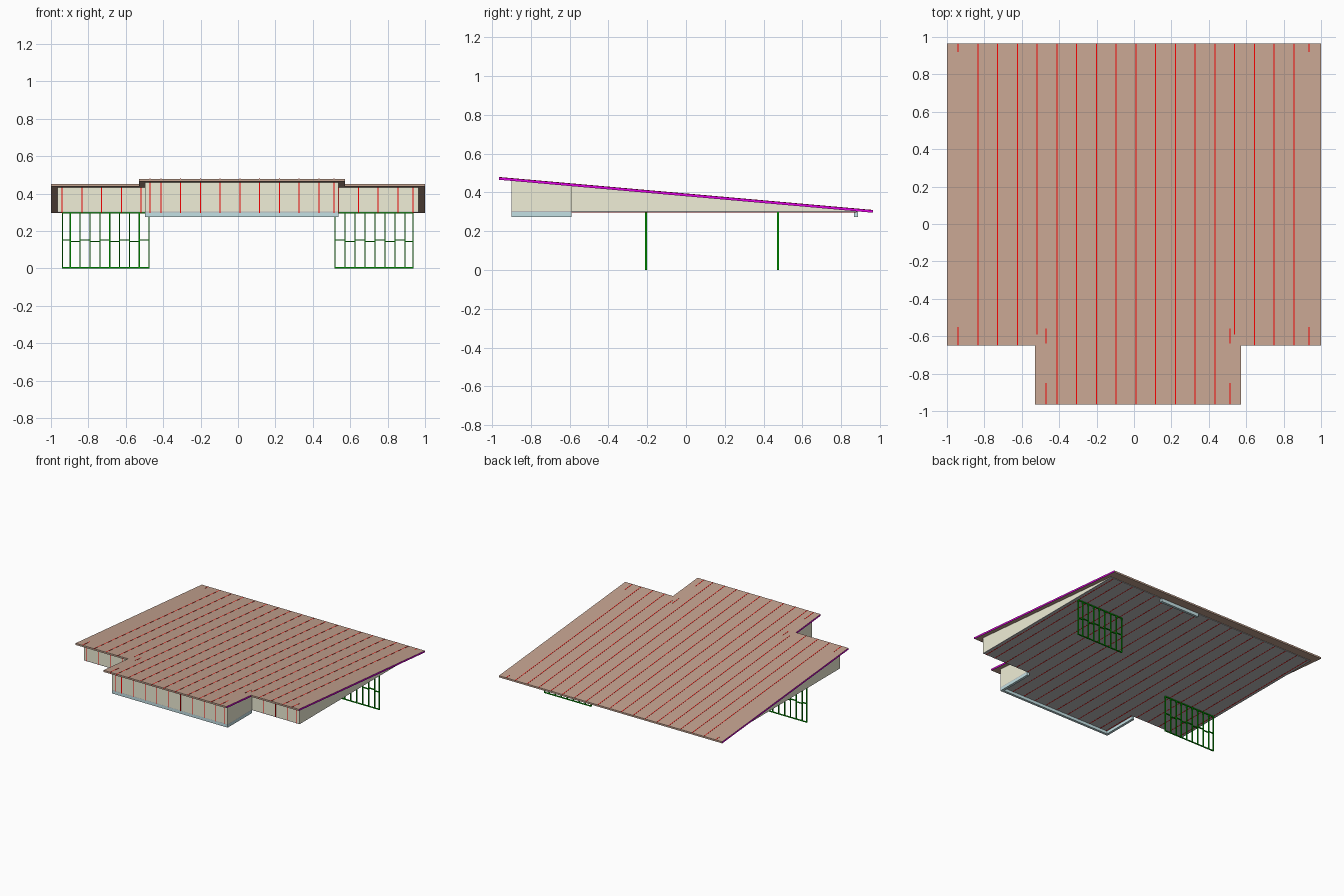
import bpy, bmesh

if "Cube" in bpy.data.objects:
    bpy.data.objects.remove(bpy.data.objects["Cube"])

def mat(name, r, g, b):
    m = bpy.data.materials.new(name)
    m.diffuse_color = (r, g, b, 1)
    m.use_nodes = True
    m.node_tree.nodes["Principled BSDF"].inputs["Base Color"].default_value = m.diffuse_color
    return m

BROWN = mat("roof_brown", 0.56, 0.37, 0.28)
MAGENTA = mat("rake_magenta", 0.75, 0.0, 0.75)
CREAM = mat("wall_cream", 0.87, 0.86, 0.68)
RED = mat("truss_red", 0.9, 0.0, 0.0)
GREEN = mat("stud_green", 0.0, 0.45, 0.0)
TEAL = mat("beam_teal", 0.55, 0.75, 0.78)
GREY = mat("ceiling_grey", 0.5, 0.5, 0.5)

Z0, THICK = 0.298, 0.0135          # ceiling underside, roof thickness

def top(y):                        # roof top height
    return 0.4785 - 0.0881 * (y + 0.965)

def under(y):                      # roof underside height
    return top(y) - THICK

def finish(bm, name, *mats):
    bmesh.ops.recalc_face_normals(bm, faces=bm.faces)
    me = bpy.data.meshes.new(name)
    bm.to_mesh(me)
    bm.free()
    ob = bpy.data.objects.new(name, me)
    bpy.context.collection.objects.link(ob)
    for m in mats:
        me.materials.append(m)
    return ob

def prism(bm, lower, upper):
    """Solid between two matching outlines."""
    a = [bm.verts.new(p) for p in lower]
    b = [bm.verts.new(p) for p in upper]
    bm.faces.new(a)
    bm.faces.new(b)
    for i in range(len(a)):
        j = (i + 1) % len(a)
        bm.faces.new((a[i], a[j], b[j], b[i]))

def box(bm, x0, x1, y0, y1, z0, z1):
    c = [(x0, y0), (x1, y0), (x1, y1), (x0, y1)]
    prism(bm, [(x, y, z0) for x, y in c], [(x, y, z1) for x, y in c])

def side_profile(bm, x, w, pts):
    """Extrude a y-z outline across a small width in x."""
    prism(bm, [(x - w / 2, y, z) for y, z in pts], [(x + w / 2, y, z) for y, z in pts])

def tee(x0, x1, yb, ym, bx0, bx1, yf):
    return [(x0, yb), (x0, ym), (bx0, ym), (bx0, yf), (bx1, yf), (bx1, ym), (x1, ym), (x1, yb)]

# Sloping roof with magenta rake edges
bm = bmesh.new()
outline = tee(-1, 1, 0.965, -0.65, -0.53, 0.572, -0.965)
prism(bm, [(x, y, under(y)) for x, y in outline], [(x, y, top(y)) for x, y in outline])
bm.normal_update()
for f in bm.faces:
    if abs(f.normal.x) > 0.9:
        f.material_index = 1
finish(bm, "roof", BROWN, MAGENTA)

# Flat ceiling under the roof space
plan = tee(-0.965, 0.965, 0.885, -0.59, -0.497, 0.538, -0.90)
bm = bmesh.new()
prism(bm, [(x, y, Z0) for x, y in plan], [(x, y, Z0 + 0.005) for x, y in plan])
finish(bm, "ceiling", GREY)

# Walls following the plan and the roof slope
bm = bmesh.new()
T = 0.006
for i, (xa, ya) in enumerate(plan[:-1]):
    xb, yb = plan[i + 1]
    dx, dy = xb - xa, yb - ya
    n = (dx * dx + dy * dy) ** 0.5
    ox, oy = -dy / n * T, dx / n * T          # inward offset
    c = [(xa, ya), (xb, yb), (xb + ox, yb + oy), (xa + ox, ya + oy)]
    prism(bm, [(x, y, Z0 + 0.002) for x, y in c],
          [(x, y, max(under(y) + 0.001, Z0 + 0.004)) for x, y in c])
finish(bm, "walls", CREAM)

# Roof trusses: top chord, bottom chord and front post, just proud of the skin
E, W = 0.001, 0.005

def chord(bm, x, y0, y1):
    side_profile(bm, x, W, [(y0, under(y0) + 0.001), (y1, under(y1) + 0.001),
                            (y1, top(y1) + E), (y0, top(y0) + E)])

bm = bmesh.new()
for i in range(17):
    x = -0.835 + 0.1056 * i
    bump = -0.46 < x < 0.5
    wall = -0.90 if bump else -0.59
    eave = -0.965 if bump else (-0.59 if abs(x) < 0.58 else -0.65)
    chord(bm, x, eave, 0.964)
    box(bm, x - W / 2, x + W / 2, wall, 0.88, Z0 - E, Z0 + 0.012)
    box(bm, x - W / 2, x + W / 2, wall - E, wall + 0.015, Z0, under(wall))
for x in (-0.94, 0.935):                       # end trusses
    chord(bm, x, -0.65, -0.55)
    chord(bm, x, 0.92, 0.964)
    box(bm, x - W / 2, x + W / 2, -0.59 - E, -0.575, Z0, under(-0.59))
    box(bm, x - W / 2, x + W / 2, -0.59, 0.88, Z0 - E, Z0 + 0.012)
for x in (-0.47, 0.513):                       # short trusses over the bay
    chord(bm, x, -0.965, -0.85)
    chord(bm, x, -0.64, -0.56)
    box(bm, x - W / 2, x + W / 2, -0.90 - E, -0.885, Z0, under(-0.90))
    box(bm, x - W / 2, x + W / 2, -0.90, -0.59, Z0 - E, Z0 + 0.012)
finish(bm, "roof_trusses", RED)

# Header beams around the bay and at the back
bm = bmesh.new()
box(bm, -0.497, 0.538, -0.90, -0.88, 0.274, Z0)
box(bm, -0.497, -0.477, -0.88, -0.59, 0.274, Z0)
box(bm, 0.518, 0.538, -0.88, -0.59, 0.274, Z0)
finish(bm, "bay_header_beams", TEAL)
bm = bmesh.new()
box(bm, 0.12, 0.475, 0.866, 0.886, 0.274, Z0)
finish(bm, "back_header_beam", TEAL)

# Stud wall frames with staggered blocking
def stud_frame(name, xs, y):
    bm = bmesh.new()
    d, h = 0.005, 0.003
    for x in xs:
        box(bm, x - h, x + h, y - d, y + d, 0.006, Z0 - 0.006)
    for z in (0, Z0 - 0.006):
        box(bm, xs[0] - h, xs[-1] + h, y - d, y + d, z, z + 0.006)
    for i in range(len(xs) - 1):
        z = 0.149 if i % 2 == 0 else 0.14
        box(bm, xs[i] + h, xs[i + 1] - h, y - d, y + d, z, z + 0.006)
    finish(bm, name, GREEN)

stud_frame("left_stud_frame", [-0.938] + [-0.475 - 0.0527 * i for i in range(8, -1, -1)], -0.207)
stud_frame("right_stud_frame", [0.518 + 0.0535 * i for i in range(8)] + [0.935], 0.474)
